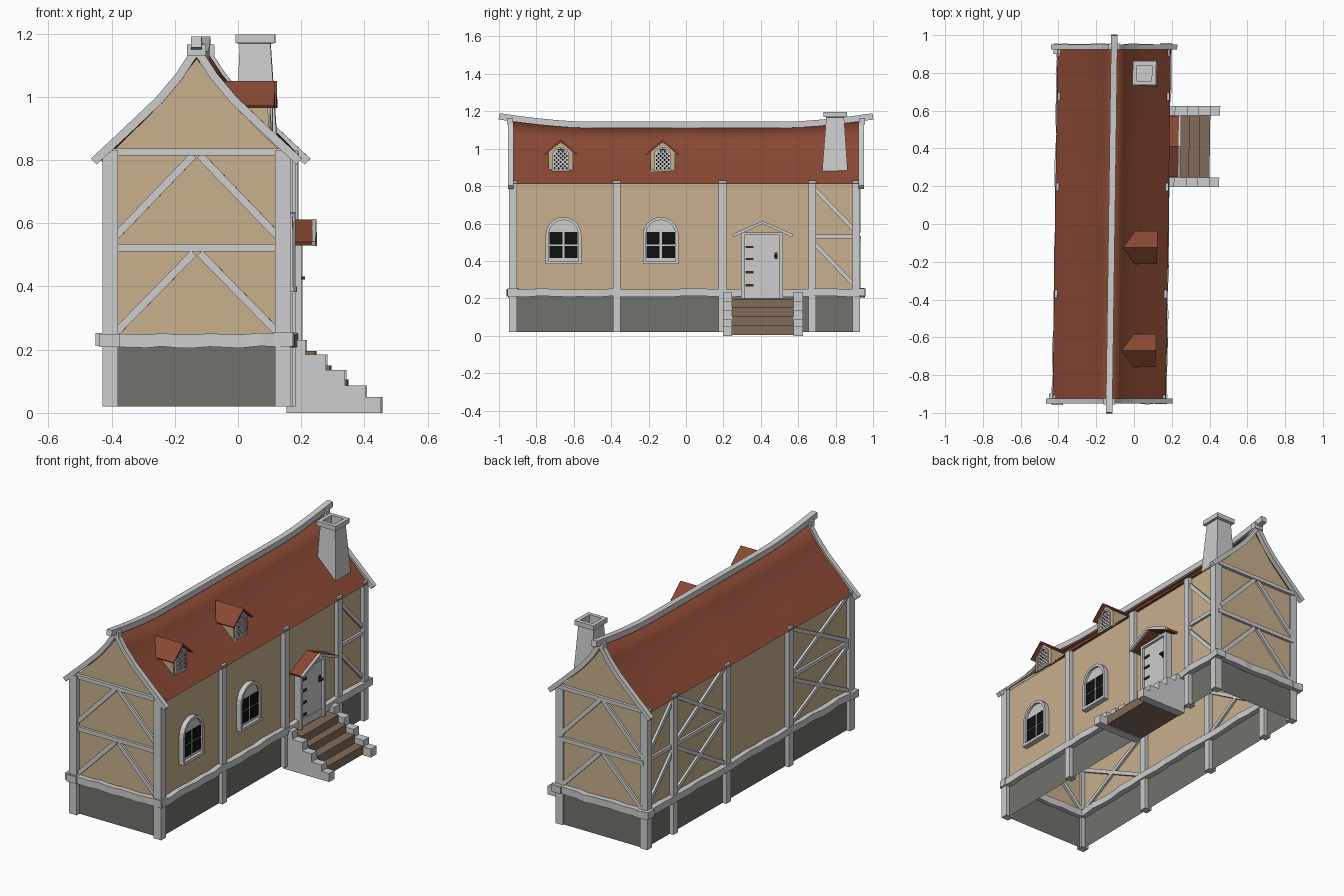
import bpy, bmesh, math, random
from mathutils import Vector as V

if "Cube" in bpy.data.objects:
    bpy.data.objects.remove(bpy.data.objects["Cube"])
random.seed(4)

def material(name, r, g, b):
    m = bpy.data.materials.new(name)
    m.diffuse_color = (r, g, b, 1)
    m.use_nodes = True
    m.node_tree.nodes["Principled BSDF"].inputs["Base Color"].default_value = m.diffuse_color
    return m

GREY = material("light grey timber", 0.61, 0.61, 0.61)
BEIGE = material("beige plaster", 0.58, 0.44, 0.27)
STONE = material("dark grey base", 0.165, 0.165, 0.15)
RED = material("red brown roof", 0.25, 0.065, 0.033)
BROWN = material("brown treads", 0.22, 0.15, 0.105)
BLACK = material("black glass", 0.005, 0.005, 0.005)
IRON = material("dark red iron", 0.07, 0.015, 0.012)

CX, HW, GY = -0.118, 0.273, 0.92          # house axis, half width, gable wall y
XL, XR = CX - HW, CX + HW
POSTS = [-0.925, -0.37, 0.195, 0.675, 0.91]

def mesh(name, verts, faces, mat, recalc=True):
    me = bpy.data.meshes.new(name)
    me.from_pydata([tuple(v) for v in verts], [], faces)
    me.materials.append(mat)
    if recalc:
        bm = bmesh.new()
        bm.from_mesh(me)
        bmesh.ops.recalc_face_normals(bm, faces=bm.faces)
        bm.to_mesh(me)
        bm.free()
    ob = bpy.data.objects.new(name, me)
    bpy.context.collection.objects.link(ob)
    return ob

def loft(name, rings, mat, caps=True):
    n = len(rings[0])
    verts = [p for r in rings for p in r]
    faces = [(a*n+i, a*n+(i+1) % n, (a+1)*n+(i+1) % n, (a+1)*n+i)
             for a in range(len(rings)-1) for i in range(n)]
    if caps:
        faces += [tuple(range(n))[::-1], tuple(range(len(verts)-n, len(verts)))]
    return mesh(name, verts, faces, mat, caps)

def rect(z, x0, x1, y0, y1):
    return [(x0, y0, z), (x1, y0, z), (x1, y1, z), (x0, y1, z)]

def box(name, x0, x1, y0, y1, z0, z1, mat):
    return loft(name, [rect(z0, x0, x1, y0, y1), rect(z1, x0, x1, y0, y1)], mat)

def sweep(name, pts, n, w, d, mat=GREY):
    """Bar along pts: width w in the plane, depth d along n."""
    pts, n, rings = [V(p) for p in pts], V(n), []
    for i, p in enumerate(pts):
        t = (pts[min(i+1, len(pts)-1)] - pts[max(i-1, 0)]).normalized()
        s = n.cross(t).normalized() * w/2
        rings.append([p+s+n*d/2, p-s+n*d/2, p-s-n*d/2, p+s-n*d/2])
    return loft(name, rings, mat)

def prism(name, prof, back, front, mat):
    """(y, z) outline extruded along x; back may be a function of z."""
    f = back if callable(back) else (lambda z: back)
    return loft(name, [[(f(z), y, z) for y, z in prof], [(front, y, z) for y, z in prof]], mat)

def arch(yc, hw, z0, zs, rise, n=10):
    return [(yc-hw, z0)] + [(yc - hw*math.cos(math.pi*i/n), zs + rise*math.sin(math.pi*i/n))
                            for i in range(n+1)] + [(yc+hw, z0)]

def wobble(a, b, n=12, k=0.004):
    a, b = V(a), V(b)
    return [a.lerp(b, i/n) + V([random.uniform(-k, k) for _ in range(3)]) for i in range(n+1)]

def ridge_z(y):
    return 1.12 + 0.045*max(0, (abs(y)-0.55)/0.45)**1.5

# Roof slope on the right side: x for a given height
def roof_x(z):
    return 0.18 - (z-0.815)/0.165*0.18 if z < 0.98 else -(z-0.98)/0.145*0.118

# Walls: open shell with stone base, plaster above and concave gables
shell = lambda z: rect(z, XL, XR, -GY, GY)
loft("base_walls", [shell(0.02), shell(0.22)], STONE, False)
loft("plaster_walls", [shell(0.22), shell(0.825)], BEIGE, False)
for s, label in ((-1, "front"), (1, "back")):
    tri = [(-HW, .82), (HW, .82), (.115, .975), (0, 1.12), (-.115, .975)]
    mesh(label+"_gable", [(CX+x, s*GY, z) for x, z in tri], [tuple(range(5))[::-s]], BEIGE, False)

# Roof sheet with a slightly sagging ridge
half = [(.3, .815), (.21, .897), (.115, .98), (.055, 1.048)]
prof = [(-x, z) for x, z in half] + [(0, 1.125)] + [(x, z) for x, z in half[::-1]]
ys = [-.94 + 1.88*i/24 for i in range(25)]
verts = []
for y in ys:
    for i, (x, z) in enumerate(prof):
        bend = (1-abs(x)/.3)
        verts.append((CX+x, y, z + bend*(ridge_z(y)-1.12) - .008*bend*abs(math.sin(y*5.5))))
m = len(prof)
roof = mesh("roof", verts, [(a*m+i, a*m+i+1, a*m+m+i+1, a*m+m+i)
                            for a in range(24) for i in range(m-1)][::1], RED, False)
roof.data.flip_normals()
roof.data.polygons.foreach_set("use_smooth", [True]*len(roof.data.polygons))

# Ridge beam and bargeboards
sweep("ridge_beam", [(CX, -1+i/10, ridge_z(-1+i/10)+.008) for i in range(21)], (1, 0, 0), .034, .034)
for s in (-1, 1):
    for k in (-1, 1):
        sweep("bargeboard", [(CX+k*x, s*.937, z) for x, z in
              [(.325, .795), (.22, .893), (.118, .99), (.055, 1.065), (0, 1.15)]],
              (0, 1, 0), .026, .028)
    box("bargeboard_peak", CX-.03, CX+.03, s*.94-.016, s*.94+.016, 1.13, 1.165, GREY)

# Posts on both long sides, wavy sill beams all round
for x in (XL, XR):
    for y in POSTS:
        box("post", x-.024, x+.024, y-.021, y+.021, .02, .83, GREY)
    sweep("side_sill", wobble((x, -.955, .23), (x, .955, .23), 24), (0, 0, 1), .062, .04)
for s in (-1, 1):
    sweep("end_sill", wobble((XL-.045, s*.925, .23), (XR+.03, s*.925, .23)), (0, 0, 1), .055, .042)

# Gable framing: rails and chevron braces
for s in (-1, 1):
    y, n = s*GY, (0, 1, 0)
    sweep("gable_mid_rail", [(XL, y, .522), (XR, y, .522)], n, .024, .03)
    sweep("gable_top_rail", [(XL, y, .825), (XR, y, .825)], n, .022, .036)
    for z0, z1 in ((.255, .505), (.56, .815)):
        for k in (-1, 1):
            sweep("gable_brace", [(CX+k*.255, y, z0), (CX+k*.01, y, z1)], n, .024, .026)

# Long side framing: single braces in the narrow bay, crosses on the left side
def brace(x, y0, z0, y1, z1):
    sweep("side_brace", [(x, y0, z0), (x, y1, z1)], (1, 0, 0), .022, .028)
for x in (XL, XR):
    brace(x, .675, .53, .91, .53)
    brace(x, .69, .785, .9, .565)
    brace(x, .69, .49, .9, .27)
for y0, y1 in ((.195, .675), (-.925, -.37)):
    brace(XL, y0, .53, y1, .53)
    for z0, z1 in ((.255, .515), (.545, .81)):
        brace(XL, y0+.02, z0, y1-.02, z1)
        brace(XL, y0+.02, z1, y1-.02, z0)

# Arched windows with four dark panes
for yc in (-.655, -.135):
    prism("window_panel", arch(yc, .085, .39, .54, .085), XR-.01, XR+.014, GREY)
    path = arch(yc, .087, .39, .54, .087)
    sweep("window_frame", [(XR+.01, y, z) for y, z in path], (1, 0, 0), .016, .036)
    box("window_sill", XR-.01, XR+.032, yc-.096, yc+.096, .383, .4, GREY)
    for k in (-1, 1):
        for z in (.415, .488):
            box("window_pane", XR+.012, XR+.018, yc+k*.041-.035, yc+k*.041+.035, z, z+.066, BLACK)

# Dormers with lattice windows
for yc in (-.67, -.125):
    prism("dormer_body", [(yc-.065, .878), (yc+.065, .878), (yc+.065, .985), (yc, 1.035),
                          (yc-.065, .985)], roof_x, .103, BEIGE)
    prism("dormer_roof", [(yc-.088, .972), (yc, 1.05), (yc+.088, .972), (yc+.084, .965),
                          (yc, 1.037), (yc-.084, .965)], roof_x, .125, RED)
    prism("dormer_glass", arch(yc, .04, .89, .965, .038), .1, .106, BLACK)
    sweep("dormer_frame", [(.106, y, z) for y, z in arch(yc, .04, .885, .965, .04)], (1, 0, 0), .009, .012)
    box("dormer_sill", .1, .114, yc-.046, yc+.046, .88, .89, GREY)
    for s in (-1, 1):
        for c in range(-4, 5):
            mid = .94 + c*.022                    # line z = mid + s*y clipped to the glass
            ends = sorted((s*(.89-mid), s*(.992-mid)))
            a, b = max(-.037, ends[0]), min(.037, ends[1])
            if b-a > .008:
                sweep("dormer_lattice", [(.107, yc+a, mid+s*a), (.107, yc+b, mid+s*b)],
                      (1, 0, 0), .006, .004)

# Door with hinges, handle and small canopy
box("door", XR-.01, XR+.028, .31, .505, .2, .54, GREY)
for y in (.303, .509):
    box("door_jamb", XR-.01, XR+.042, y-.009, y+.009, .2, .55, GREY)
box("door_lintel", XR-.01, XR+.042, .294, .518, .538, .553, GREY)
for z in (.27, .34, .41, .475):
    box("hinge", XR+.026, XR+.034, .318, .36, z-.006, z+.006, IRON)
box("handle_plate", XR+.026, XR+.034, .473, .488, .41, .445, IRON)
box("handle", XR+.03, XR+.05, .47, .488, .422, .432, IRON)
gable = [(.25, .535), (.41, .606), (.57, .535)]
sweep("canopy", [(.193, y, z) for y, z in gable], (1, 0, 0), .012, .074, RED)
sweep("canopy_trim", [(.236, y, z) for y, z in gable], (1, 0, 0), .016, .012)

# Steps: stone cheeks either side of brown treads
for y0, y1 in ((.197, .245), (.575, .625)):
    x0 = .15
    for x1, z in ((.21, .23), (.275, .185), (.335, .135), (.4, .087), (.448, .05)):
        box("step_cheek", x0, x1, y0, y1, 0, z, GREY)
        x0 = x1
x0 = .15
for x1, z in ((.24, .195), (.287, .15), (.342, .105), (.396, .055)):
    box("tread", x0, x1, .245, .575, .005, z, BROWN)
    x0 = x1

# Tapered hollow chimney with cap
cap = (-.018, .106, .735, .862)
loft("chimney", [rect(.87, -.018, .112, .727, .865), rect(1.168, -.005, .092, .75, .845),
                 rect(1.17, *cap), rect(1.197, *cap), rect(1.197, .005, .083, .757, .84),
                 rect(1.05, .005, .083, .757, .84)], GREY)

# The whole house leans slightly: shift x along its length
for ob in bpy.data.objects:
    for v in ob.data.vertices:
        v.co.x += .014*v.co.y
